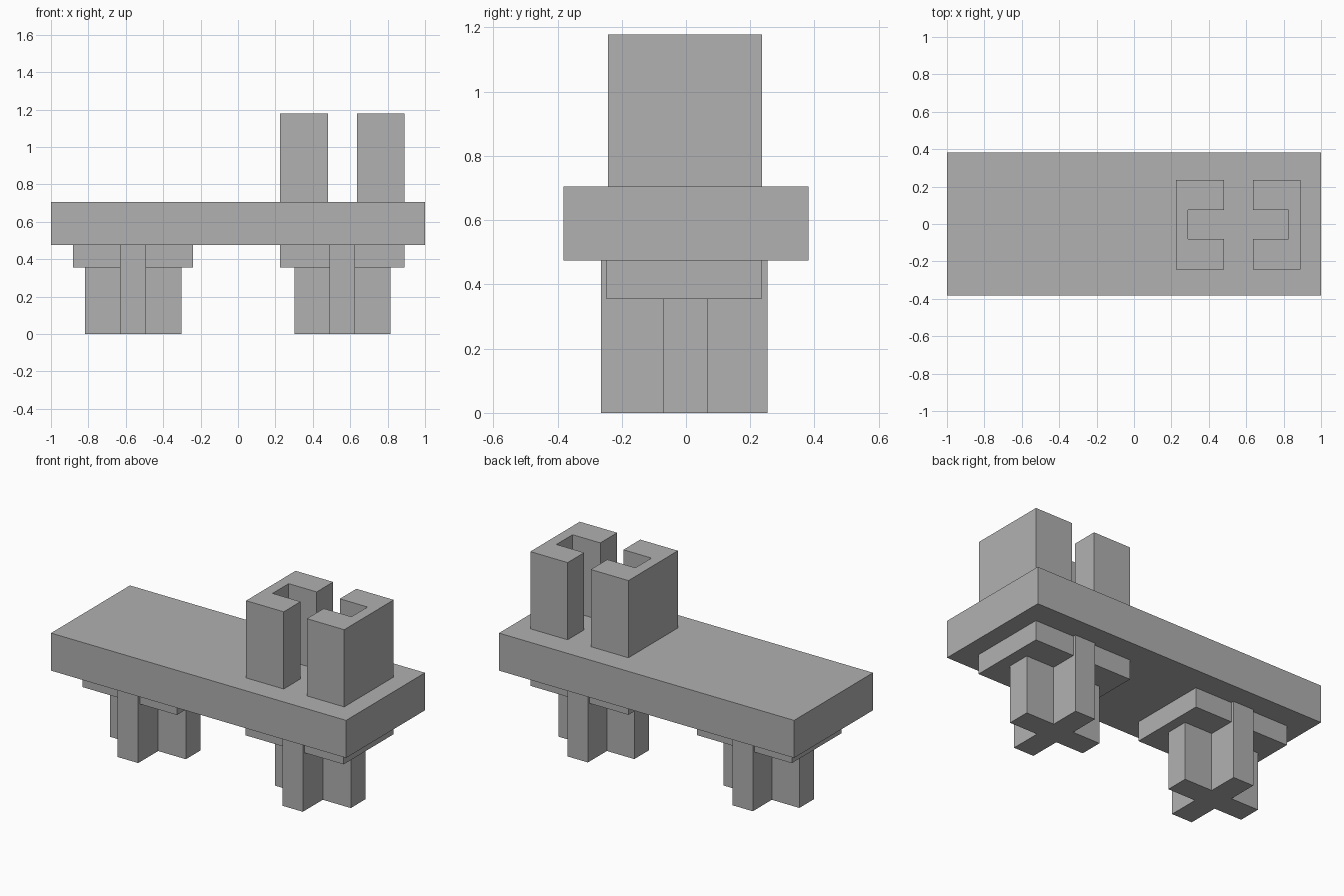
import bpy
import bmesh

cube = bpy.data.objects.get("Cube")
if cube:
    bpy.data.objects.remove(cube, do_unlink=True)

grey = bpy.data.materials.new("plain grey")
grey.use_nodes = True
colour = (0.44, 0.44, 0.44, 1)
grey.diffuse_color = colour
grey.node_tree.nodes["Principled BSDF"].inputs["Base Color"].default_value = colour


def prism(name, outline, bottom, top):
    """Extrude a flat outline from bottom to top."""
    mesh = bpy.data.meshes.new(name)
    bm = bmesh.new()
    face = bm.faces.new([bm.verts.new((x, y, bottom)) for x, y in outline])
    ext = bmesh.ops.extrude_face_region(bm, geom=[face])["geom"]
    for v in ext:
        if isinstance(v, bmesh.types.BMVert):
            v.co.z = top
    bmesh.ops.recalc_face_normals(bm, faces=bm.faces)
    bm.to_mesh(mesh)
    bm.free()
    mesh.materials.append(grey)
    obj = bpy.data.objects.new(name, mesh)
    bpy.context.collection.objects.link(obj)
    return obj


def rectangle(x0, x1, y0, y1):
    return [(x0, y0), (x1, y0), (x1, y1), (x0, y1)]


def cross(x0, x1, x2, x3, y0, y1, y2, y3):
    return [(x1, y0), (x2, y0), (x2, y1), (x3, y1), (x3, y2), (x2, y2),
            (x2, y3), (x1, y3), (x1, y2), (x0, y2), (x0, y1), (x1, y1)]


def channel(back, floor, mouth):
    """C-shaped outline whose slot opens towards the mouth."""
    y0, y1, y2, y3 = -0.243, -0.08, 0.076, 0.236
    return [(back, y0), (mouth, y0), (mouth, y1), (floor, y1),
            (floor, y2), (mouth, y2), (mouth, y3), (back, y3)]


BEAM_BOTTOM, BEAM_TOP, PLATE_BOTTOM, POST_TOP = 0.475, 0.705, 0.355, 1.178

# Main slab
prism("slab", rectangle(-1, 1, -0.382, 0.382), BEAM_BOTTOM, BEAM_TOP)

# Pair of slotted posts facing each other
prism("slotted_post_right", channel(0.225, 0.29, 0.48), BEAM_TOP, POST_TOP)
prism("slotted_post_left", channel(0.89, 0.825, 0.637), BEAM_TOP, POST_TOP)

# Feet: a mounting plate with a cross-shaped leg through it
feet = {
    "right": ((-0.882, -0.24), (-0.817, -0.63, -0.491, -0.303)),
    "left": ((0.225, 0.89), (0.302, 0.488, 0.625, 0.815)),
}
for side, (plate_x, leg_x) in feet.items():
    prism("mounting_plate_" + side, rectangle(*plate_x, -0.248, 0.235),
          PLATE_BOTTOM, BEAM_BOTTOM)
    prism("cross_leg_" + side, cross(*leg_x, -0.265, -0.072, 0.069, 0.253),
          0, BEAM_BOTTOM)
